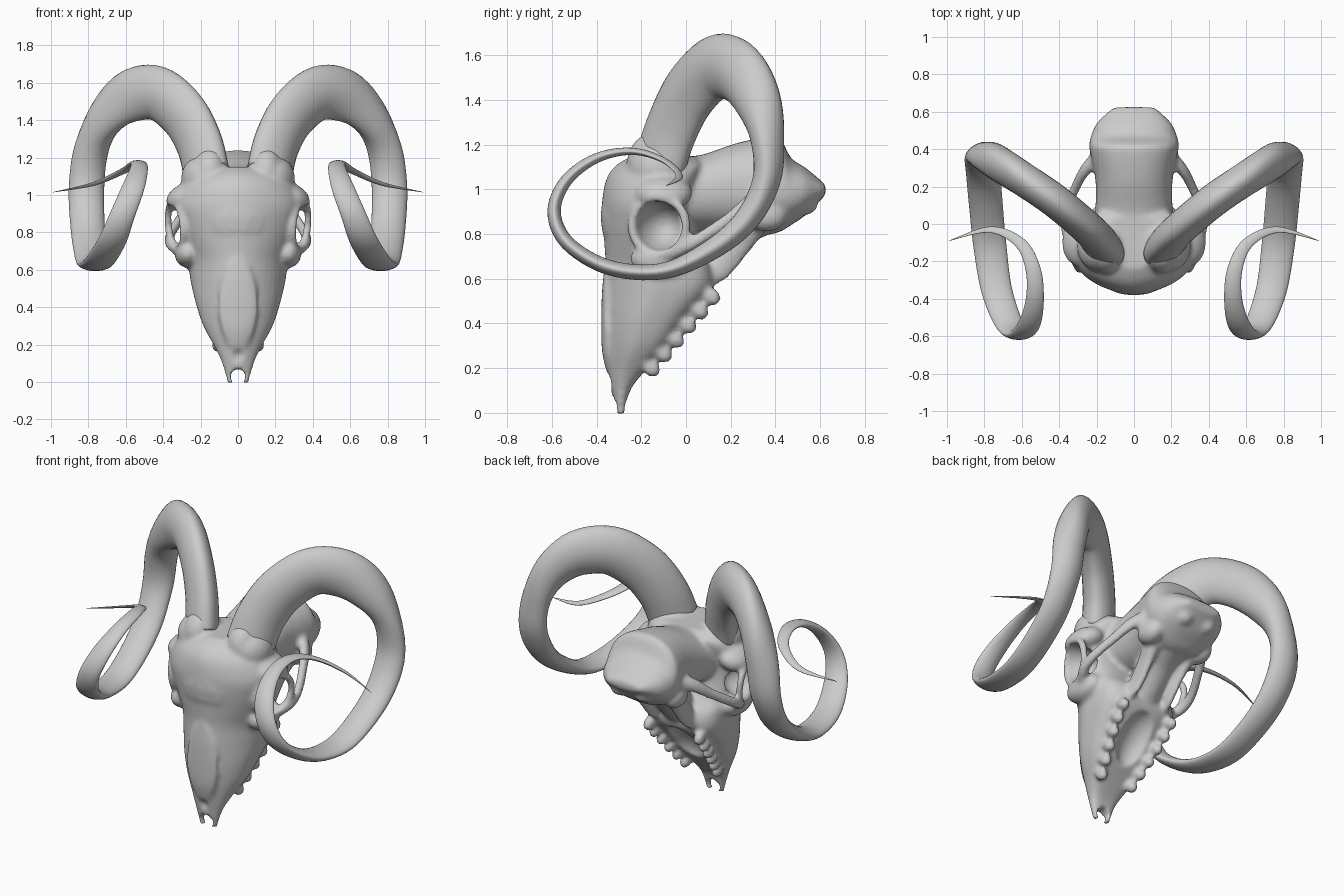
import bpy, bmesh, math
from mathutils import Vector, Matrix, Euler

if "Cube" in bpy.data.objects:
    bpy.data.objects.remove(bpy.data.objects["Cube"])


def finish(bm, name):
    bmesh.ops.recalc_face_normals(bm, faces=bm.faces)
    me = bpy.data.meshes.new(name)
    bm.to_mesh(me)
    bm.free()
    me.shade_smooth()
    ob = bpy.data.objects.new(name, me)
    bpy.context.collection.objects.link(ob)
    return ob


def loft(bm, rings):
    vs = [[bm.verts.new(p) for p in r] for r in rings]
    n = len(vs[0])
    for a, b in zip(vs, vs[1:]):
        for i in range(n):
            j = (i + 1) % n
            bm.faces.new((a[i], a[j], b[j], b[i]))
    bm.faces.new(vs[0][::-1])
    bm.faces.new(vs[-1])


def smooth_rows(rows, steps):
    P = [Vector(r) for r in rows]
    n, out = len(P), []
    for i in range(n - 1):
        a, b, c, d = P[max(i - 1, 0)], P[i], P[i + 1], P[min(i + 2, n - 1)]
        for k in range(steps):
            t = k / steps
            out.append((b * 2 + (c - a) * t + (a * 2 - b * 5 + c * 4 - d) * t * t
                        + (b * 3 - a - c * 3 + d) * t ** 3) * 0.5)
    return out + [P[-1]]


def power(v, e):
    return math.copysign(abs(v) ** e, v)


# Sweep rows of (x, y, z, half width, half thickness); for the first "keep" spans
# the width direction turns from diagonal to sideways, then it follows the path
def sweep(bm, rows, steps=5, keep=0, seg=24, side=1, e=1.0):
    S = smooth_rows(rows, steps)
    C = [Vector((side * s[0], s[1], s[2])) for s in S]
    lat, rings = Vector((1, 0, 0)), []
    for i, s in enumerate(S):
        t = (C[min(i + 1, len(C) - 1)] - C[max(i - 1, 0)]).normalized()
        if i < keep * steps:
            f = min(max((i / steps - 3.5) / 4, 0), 1)
            lat = Vector((side * .65, -.75, 0)).lerp(Vector((side, 0, 0)), f)
        lat = (lat - t * lat.dot(t)).normalized()
        rad = t.cross(lat)
        rings.append([C[i] + lat * (s[3] * power(math.cos(a), e)) + rad * (s[4] * power(math.sin(a), e))
                      for a in (2 * math.pi * k / seg for k in range(seg))])
    loft(bm, rings)


def blob(bm, loc, size, rot=(0, 0, 0)):
    m = Matrix.LocRotScale(Vector(loc), Euler(rot), Vector(size))
    bmesh.ops.create_icosphere(bm, subdivisions=3, radius=1, matrix=m)


# Spiral horns
HORN = [(.17, -.115, 1.12, .095, .145), (.205, -.065, 1.27, .092, .145), (.29, .015, 1.43, .09, .148),
        (.43, .13, 1.543, .09, .147), (.585, .235, 1.525, .09, .142), (.71, .315, 1.41, .092, .115),
        (.785, .362, 1.24, .095, .077), (.81, .36, 1.04, .095, .063), (.805, .26, .85, .092, .055),
        (.79, .08, .71, .09, .045), (.77, -.12, .632, .088, .036), (.735, -.35, .652, .082, .034),
        (.67, -.53, .76, .075, .032), (.615, -.59, .90, .065, .03), (.56, -.535, 1.04, .06, .027),
        (.53, -.40, 1.14, .048, .022), (.54, -.24, 1.17, .04, .016), (.61, -.10, 1.13, .03, .012),
        (.77, -.03, 1.06, .018, .008), (.99, -.09, 1.015, .001, .001)]
for name, sd in (("horn_right", 1), ("horn_left", -1)):
    bm = bmesh.new()
    sweep(bm, HORN, steps=6, keep=15, seg=28, side=sd, e=1.08)
    finish(bm, name)

bm = bmesh.new()
A = [2 * math.pi * k / 40 for k in range(40)]

# Face and snout: z, front y, back y, half width
FACE = [(-.01, -.315, -.275, .055), (.10, -.335, -.25, .085), (.18, -.35, -.19, .12),
        (.30, -.36, -.08, .185), (.42, -.365, .01, .225), (.55, -.365, .12, .255),
        (.65, -.36, .12, .265), (.75, -.365, .05, .285), (.85, -.372, .02, .31),
        (.95, -.375, .02, .325), (1.05, -.355, .06, .30), (1.11, -.31, .08, .25), (1.15, -.24, .04, .17)]
rings = []
for z, yf, yb, hw in smooth_rows(FACE, 4):
    ring = []
    for a in A:
        e = 2 / (1.75 if math.sin(a) < 0 else 3.5)
        ring.append((hw * power(math.cos(a), e),
                     (yf + yb) / 2 + (yb - yf) / 2 * power(math.sin(a), e), z))
    rings.append(ring)
loft(bm, rings)

# Braincase: y, bottom z, top z, half width
BRAIN = [(-.10, .80, 1.15, .24), (.05, .81, 1.15, .21), (.22, .81, 1.205, .205), (.36, .80, 1.235, .23),
         (.42, .81, 1.23, .24), (.47, .84, 1.14, .23), (.53, .88, 1.10, .205),
         (.58, .93, 1.06, .16), (.625, .975, 1.02, .11)]
rings = []
for y, zb, zt, hw in smooth_rows(BRAIN, 4):
    rings.append([(hw * power(math.cos(a), .9), y, (zb + zt) / 2 + (zt - zb) / 2 * power(math.sin(a), .9))
                  for a in A])
loft(bm, rings)

# Skull base keel, nasal plate and forehead shell
sweep(bm, [(0, .0, .58, .12, .10), (0, .10, .70, .11, .10), (0, .22, .82, .12, .09), (0, .36, .88, .13, .08)])
sweep(bm, [(0, -.335, .19, .055, .022), (0, -.35, .28, .09, .026), (0, -.353, .40, .11, .026),
           (0, -.353, .52, .095, .024), (0, -.355, .60, .07, .016), (0, -.355, .67, .03, .008)])
blob(bm, (0, -.20, .88), (.24, .183, .25))

for sd in (1, -1):
    # Horn core and its front flare
    blob(bm, (sd * .175, -.12, 1.09), (.13, .14, .13))
    blob(bm, (sd * .15, -.17, 1.14), (.085, .09, .12), (math.radians(-25), 0, 0))
    # Brow
    blob(bm, (sd * .285, -.10, .985), (.105, .13, .075), (0, sd * math.radians(25), 0))
    # Eye socket rim
    rim = []
    for k in range(13):
        a = 2 * math.pi * k / 12
        rim.append((.333 + .04 * math.cos(a) + .012 * math.sin(a), -.12 + .122 * math.cos(a),
                    .835 + .125 * math.sin(a), .022, .022))
    sweep(bm, rim, steps=3, seg=12, side=sd)
    # Cheek below the socket
    blob(bm, (sd * .27, -.12, .69), (.07, .13, .08))
    # Cheek arch
    sweep(bm, [(.30, -.10, .69, .03, .03), (.36, -.01, .74, .03, .032), (.36, .08, .79, .026, .03),
               (.31, .20, .87, .026, .032), (.26, .29, .94, .03, .04), (.19, .36, .98, .04, .05)],
          seg=12, side=sd)
    # Wing below the braincase
    sweep(bm, [(.14, .06, .58, .025, .04), (.12, .15, .65, .025, .06), (.12, .24, .76, .03, .06),
               (.13, .32, .86, .05, .06)], seg=12, side=sd)
    # Ear and neck-joint swellings
    blob(bm, (sd * .18, .36, .88), (.06, .09, .07))
    blob(bm, (sd * .08, .53, .935), (.06, .06, .05))
    # Cheek teeth
    for k in range(6):
        t = k / 5
        blob(bm, (sd * (.11 + .09 * t - .025 * t ** 4), -.155 + .27 * t, .20 + .32 * t),
             (.032, .045, .037), (math.radians(-42), 0, 0))
skull = finish(bm, "skull")

# Cutters: eye sockets, palate hollow, snout notch and nasal slits
bm = bmesh.new()
for sd in (1, -1):
    blob(bm, (sd * .36, -.13, .835), (.17, .108, .113), (0, 0, sd * math.radians(-20)))
    blob(bm, (sd * .112, -.345, .36), (.008, .03, .12), (0, sd * math.radians(-4), 0))
blob(bm, (0, .03, .39), (.105, .09, .18), (math.radians(-41), 0, 0))
blob(bm, (0, -.375, .135), (.045, .05, .05))
bmesh.ops.create_cone(bm, cap_ends=True, segments=24, radius1=.04, radius2=.04, depth=.4,
                      matrix=Matrix.Translation((0, -.3, .03)) @ Matrix.Rotation(math.pi / 2, 4, 'X'))
cutter = finish(bm, "skull_cutter")
cutter.hide_render = True
cutter.display_type = 'WIRE'


def remesh(name):
    m = skull.modifiers.new(name, 'REMESH')
    m.mode = 'VOXEL'
    m.voxel_size = .011
    m.use_smooth_shade = True


remesh("fuse")
b = skull.modifiers.new("hollows", 'BOOLEAN')
b.operation = 'DIFFERENCE'
b.object = cutter
remesh("even")
s = skull.modifiers.new("soften", 'SMOOTH')
s.factor = .5
s.iterations = 6
